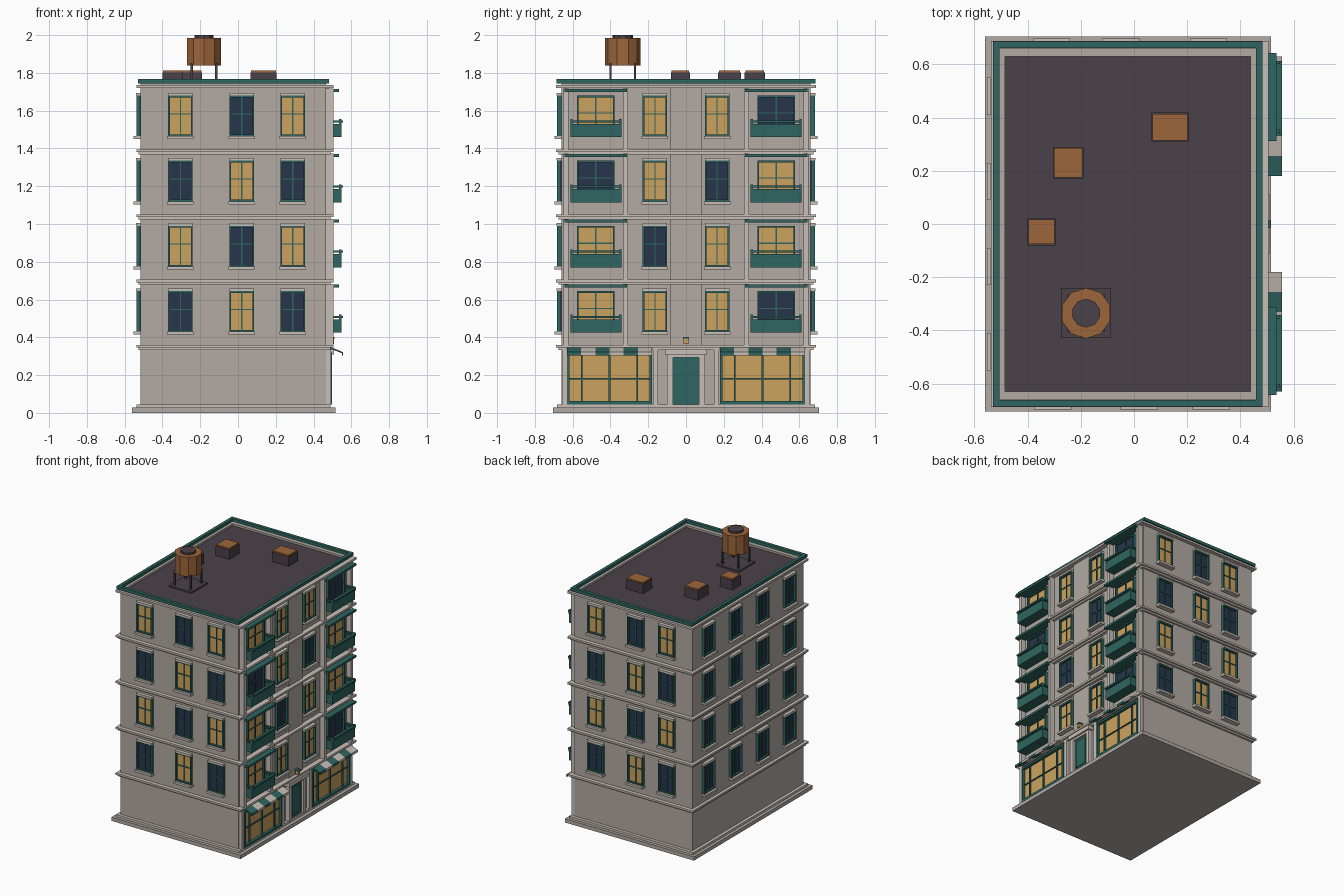
import bpy, bmesh, math
from mathutils import Matrix, Vector

if "Cube" in bpy.data.objects:
    bpy.data.objects.remove(bpy.data.objects["Cube"])


def srgb(h):
    ch = [int(h[i:i + 2], 16) / 255 for i in (0, 2, 4)]
    return [c / 12.92 if c < 0.04 else ((c + 0.055) / 1.055) ** 2.4 for c in ch] + [1]


MATS = {}
for key, col in dict(stone="B2AAA3", trim="C9C0B8", green="2F6661", roof="4A414A",
                     copper="9C653B", lit="CBA25E", dark="27364C").items():
    MATS[key] = bpy.data.materials.new(key)
    MATS[key].diffuse_color = srgb(col)

parts = {}  # (name, material) -> bmesh


def part(name, mat):
    return parts.setdefault((name, mat), bmesh.new())


def box(name, mat, x0, x1, y0, y1, z0, z1):
    m = Matrix.Translation(((x0 + x1) / 2, (y0 + y1) / 2, (z0 + z1) / 2)) @ \
        Matrix.Diagonal((abs(x1 - x0), abs(y1 - y0), abs(z1 - z0), 1))
    bmesh.ops.create_cube(part(name, mat), size=1, matrix=m)


def drum(name, mat, x, y, z0, z1, r, n):
    bmesh.ops.create_cone(part(name, mat), cap_ends=True, segments=n, radius1=r, radius2=r,
                          depth=z1 - z0, matrix=Matrix.Translation((x, y, (z0 + z1) / 2)))


XL, XR, YW = -0.515, 0.467, 0.66   # wall planes
STEP = 0.345                       # storey height


def wall_box(side, name, mat, u0, u1, d0, d1, z0, z1):
    """Box on a wall: u along the wall, d outwards."""
    if side == "front":
        box(name, mat, u0, u1, -YW - d0, -YW - d1, z0, z1)
    elif side == "back":
        box(name, mat, u0, u1, YW + d0, YW + d1, z0, z1)
    elif side == "left":
        box(name, mat, XL - d0, XL - d1, u0, u1, z0, z1)
    else:
        box(name, mat, XR + d0, XR + d1, u0, u1, z0, z1)


def window(side, u, z0, lit, hw=0.065, h=0.215, sill=True):
    z1, f = z0 + h, 0.009
    glass = "lit" if lit else "dark"
    wall_box(side, "window_glass_" + glass, glass, u - hw, u + hw, -0.01, 0.006, z0, z1)
    for s in (-1, 1):
        wall_box(side, "window_frames", "green", u + s * hw, u + s * (hw - f), 0, 0.022, z0, z1)
    for z in (z0, z1 - f):
        wall_box(side, "window_frames", "green", u - hw, u + hw, 0, 0.02, z, z + f)
    wall_box(side, "window_bars", "green", u - 0.003, u + 0.003, 0, 0.013, z0, z1)
    zm = z0 + h * 0.55
    wall_box(side, "window_bars", "green", u - hw, u + hw, 0, 0.012, zm - 0.003, zm + 0.003)
    if sill:
        wall_box(side, "window_sills", "trim", u - hw - 0.005, u + hw + 0.005, 0, 0.037, z0 - 0.016, z0)
        wall_box(side, "window_lintels", "trim", u - hw, u + hw, 0, 0.025, z1, z1 + 0.014)


# main body, plinth and storey bands
box("walls", "stone", XL, XR, -YW, YW, 0.0, 1.725)
box("plinth", "stone", -0.56, 0.515, -0.705, 0.705, 0, 0.028)
box("plinth_step", "trim", -0.538, 0.49, -0.683, 0.683, 0.028, 0.045)
for k in range(4):
    z = 0.34 + STEP * k
    box("storey_bands", "trim", -0.538, 0.505, -0.688, 0.688, z + 0.006, z + 0.02)
    box("storey_bands", "trim", -0.528, 0.49, -0.675, 0.675, z - 0.006, z + 0.006)


def ring(name, mat, x0, x1, y0, y1, w, z0, z1):
    for a, b in ((x0, x0 + w), (x1 - w, x1)):
        box(name, mat, a, b, y0, y1, z0, z1)
    for a, b in ((y0, y0 + w), (y1 - w, y1)):
        box(name, mat, x0 + w, x1 - w, a, b, z0, z1)


# roof deck, cornice and coping
box("roof_deck", "roof", XL + 0.02, XR - 0.02, -YW + 0.01, YW - 0.01, 1.715, 1.731)
ring("cornice", "trim", -0.538, 0.505, -0.688, 0.688, 0.04, 1.72, 1.735)
ring("parapet", "stone", XL, XR, -YW, YW, 0.03, 1.72, 1.746)
ring("coping", "green", -0.53, 0.482, -0.685, 0.685, 0.024, 1.744, 1.767)

# windows of the plain sides
for k in range(4):
    z = 0.43 + STEP * k
    for i, (uf, ub) in enumerate(((-0.305, -0.31), (0.02, -0.05), (0.29, 0.28))):
        window("front", uf, z, (i + k) % 2 == 1)
        window("back", ub, z, (i + k) % 2 == 1)
    for y in (-0.48, -0.16, 0.16, 0.48):
        window("left", y, z, False)

# street side: windows, pilasters and balconies
LIT = ("1110", "1011", "0111", "1110")
LIT = ((1, 1, 1, 0), (1, 0, 1, 1), (0, 1, 0, 1), (1, 1, 1, 0))
wall_box("right", "centre_strip", "stone", -0.085, 0.085, 0, 0.012, 0.36, 1.72)
for k in range(4):
    dz = STEP * k
    window("right", -0.165, 0.43 + dz, LIT[k][1])
    window("right", 0.165, 0.43 + dz, LIT[k][2])
    for s in (-1, 1):
        c = s * 0.4775
        window("right", c, 0.44 + dz, LIT[k][0 if s < 0 else 3], 0.1, 0.205, False)
        for p in (c - 0.157, c + 0.157):
            wall_box("right", "bay_pilasters", "trim", p - 0.013, p + 0.013, 0, 0.038, 0.36 + dz, 0.682 + dz)
        wall_box("right", "bay_headers", "green", c - 0.165, c + 0.165, 0, 0.068, 0.664 + dz, 0.68 + dz)
        # balcony: floor, front and side panels, posts, rail
        b = 0.135
        wall_box("right", "balcony_floors", "green", c - b, c + b, 0, 0.08, 0.425 + dz, 0.438 + dz)
        wall_box("right", "balcony_panels", "green", c - b, c + b, 0.07, 0.08, 0.438 + dz, 0.495 + dz)
        for e in (-1, 1):
            wall_box("right", "balcony_panels", "green", c + e * b, c + e * (b - 0.01), 0, 0.07, 0.438 + dz, 0.495 + dz)
            wall_box("right", "balcony_posts", "green", c + e * b, c + e * (b - 0.012), 0.068, 0.082, 0.49 + dz, 0.52 + dz)
            wall_box("right", "balcony_rails", "green", c + e * b, c + e * (b - 0.012), 0, 0.07, 0.503 + dz, 0.514 + dz)
        wall_box("right", "balcony_rails", "green", c - b, c + b, 0.068, 0.088, 0.503 + dz, 0.514 + dz)

# shop fronts with striped awnings
for y0 in (-0.63, 0.18):
    y1, yc = y0 + 0.45, y0 + 0.225
    wall_box("right", "shop_glass", "lit", y0, y1, 0, 0.01, 0.05, 0.315)
    for a, b in ((0.045, 0.062), (0.305, 0.32)):
        wall_box("right", "shop_frames", "green", y0, y1, 0, 0.03, a, b)
    for y in (y0 + 0.007, y1 - 0.007):
        wall_box("right", "shop_frames", "green", y - 0.007, y + 0.007, 0, 0.03, 0.045, 0.32)
    for y in (yc - 0.147, yc, yc + 0.147):
        wall_box("right", "shop_bars", "green", y - 0.004, y + 0.004, 0, 0.022, 0.05, 0.315)
    wall_box("right", "shop_bars", "green", y0, y1, 0, 0.018, 0.178, 0.185)
    for i in range(6):
        mat = "trim" if i % 2 else "green"
        bm = part("awning_stripes_" + mat, mat)
        prof = ((0.467, 0.358), (0.556, 0.322), (0.556, 0.305), (0.55, 0.305), (0.55, 0.316), (0.467, 0.348))
        ys = y0 + 0.075 * i
        f = bm.faces.new([bm.verts.new((x, ys, z)) for x, z in prof])
        g = bmesh.ops.extrude_face_region(bm, geom=[f])["geom"]
        bmesh.ops.translate(bm, vec=Vector((0, 0.075, 0)),
                            verts=[v for v in g if isinstance(v, bmesh.types.BMVert)])

# entrance: door, surround, flanking pilasters, lamp
wall_box("right", "door", "green", -0.068, 0.068, 0, 0.014, 0.045, 0.295)
wall_box("right", "door_panel", "green", -0.05, 0.05, 0, 0.02, 0.07, 0.275)
wall_box("right", "door_header", "trim", -0.112, 0.112, 0, 0.042, 0.308, 0.338)
wall_box("right", "door_surround", "trim", -0.1, 0.1, 0, 0.028, 0.293, 0.31)
for s in (-1, 1):
    wall_box("right", "door_surround", "trim", s * 0.07, s * 0.1, 0, 0.03, 0.045, 0.31)
    for p in (0.162, 0.643):
        wall_box("right", "ground_pilasters", "trim", s * p - 0.013, s * p + 0.013, 0, 0.025, 0.045, 0.34)
wall_box("right", "lamp_glass", "lit", -0.012, 0.012, 0.018, 0.042, 0.365, 0.393)
wall_box("right", "lamp_cap", "green", -0.015, 0.015, 0, 0.045, 0.393, 0.401)

# roof boxes with copper lids
for x0, x1, y0, y1 in ((-0.305, -0.19, 0.17, 0.29), (-0.40, -0.295, -0.08, 0.02), (0.065, 0.205, 0.31, 0.418)):
    box("roof_boxes", "roof", x0, x1, y0, y1, 1.725, 1.802)
    box("roof_box_lids", "copper", x0 + 0.004, x1 - 0.004, y0 + 0.004, y1 - 0.004, 1.802, 1.812)

# water tank on legs
tx, ty = -0.18, -0.335
box("tank_base", "roof", tx - 0.094, tx + 0.094, ty - 0.094, ty + 0.094, 1.728, 1.742)
for sx in (-1, 1):
    for sy in (-1, 1):
        px, py = tx + sx * 0.065, ty + sy * 0.065
        box("tank_legs", "roof", px - 0.006, px + 0.006, py - 0.006, py + 0.006, 1.74, 1.85)
drum("tank", "copper", tx, ty, 1.84, 1.985, 0.095, 10)
drum("tank_cap", "roof", tx, ty, 1.985, 2.0, 0.054, 10)

# turn every collected part into an object
for (name, mat), bm in parts.items():
    bmesh.ops.recalc_face_normals(bm, faces=bm.faces)
    me = bpy.data.meshes.new(name)
    bm.to_mesh(me)
    bm.free()
    me.materials.append(MATS[mat])
    bpy.context.collection.objects.link(bpy.data.objects.new(name, me))

for m in bpy.data.materials:
    if m.users and not m.is_grease_pencil:
        m.use_nodes = True
        m.node_tree.nodes["Principled BSDF"].inputs["Base Color"].default_value = m.diffuse_color
